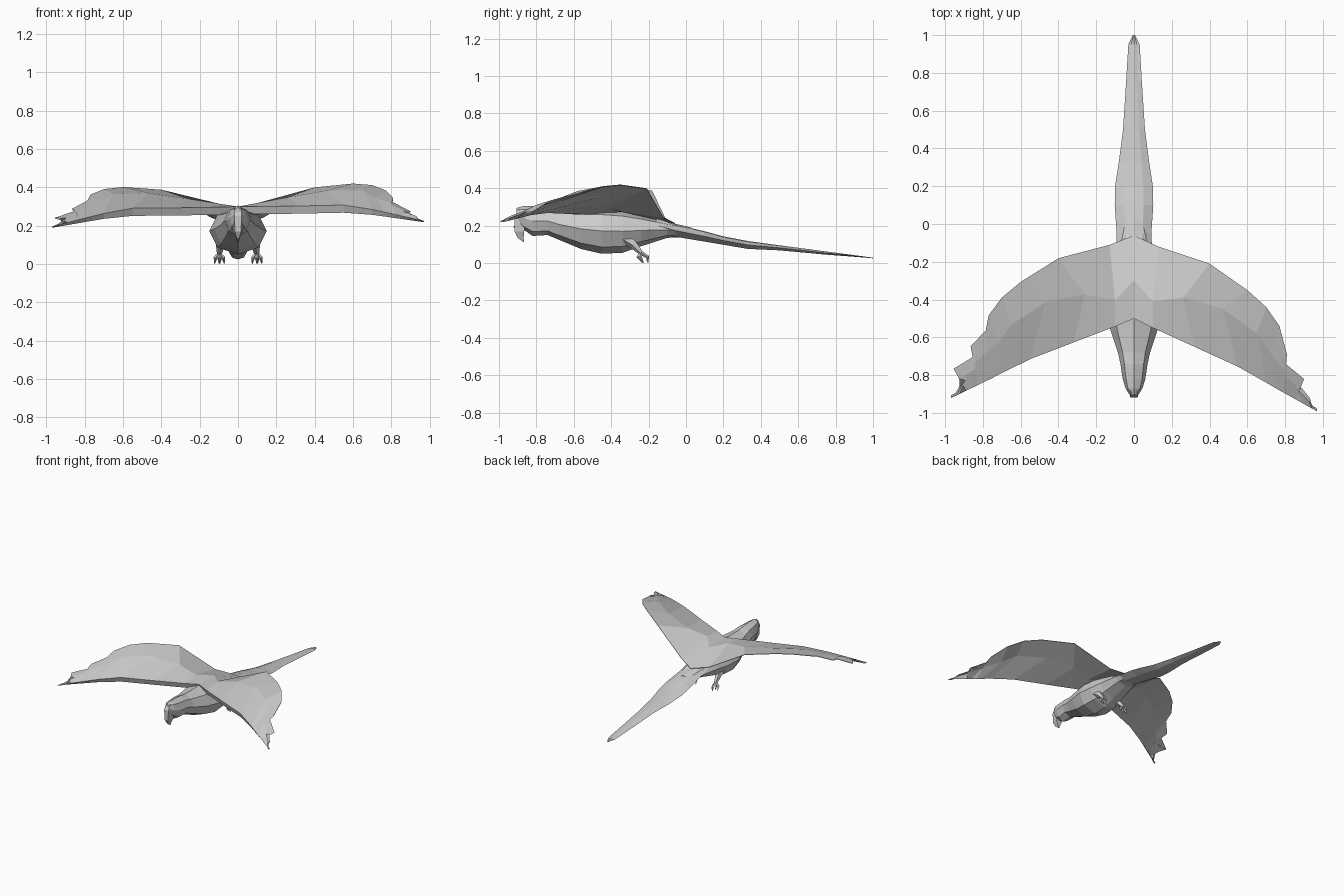
import bpy, bmesh, math
from mathutils import Vector

if "Cube" in bpy.data.objects:
    bpy.data.objects.remove(bpy.data.objects["Cube"])


def loft(name, rings):
    """Flat-faced skin through closed rings of equal point count, capped at both ends."""
    bm = bmesh.new()
    vs = [[bm.verts.new(p) for p in r] for r in rings]
    n = len(rings[0])
    for a, b in zip(vs, vs[1:]):
        for i in range(n):
            j = (i + 1) % n
            bm.faces.new((a[i], a[j], b[j], b[i]))
    bm.faces.new(vs[0])
    bm.faces.new(vs[-1])
    bmesh.ops.remove_doubles(bm, verts=bm.verts, dist=0.0005)
    bmesh.ops.recalc_face_normals(bm, faces=bm.faces)
    me = bpy.data.meshes.new(name)
    bm.to_mesh(me)
    bm.free()
    ob = bpy.data.objects.new(name, me)
    bpy.context.collection.objects.link(ob)
    return ob


def oval(y, w, lo, hi, n=8):
    """Cross-section of the body at y."""
    c, h = (lo + hi) / 2, (hi - lo) / 2
    return [(w * math.sin(2 * math.pi * i / n), y, c + h * math.cos(2 * math.pi * i / n))
            for i in range(n)]


def limb(name, path, radii, n=5):
    """Tapered rod along a path."""
    pts = [Vector(p) for p in path]
    rings = []
    for i, p in enumerate(pts):
        d = (pts[min(i + 1, len(pts) - 1)] - pts[max(i - 1, 0)]).normalized()
        u = d.cross(Vector((1, 0, 0.01))).normalized()
        v = d.cross(u)
        rings.append([p + radii[i] * (u * math.cos(2 * math.pi * k / n) + v * math.sin(2 * math.pi * k / n))
                      for k in range(n)])
    return loft(name, rings)


# Body and head: y, half width, bottom, top
body = [(-.905, .022, .22, .295), (-.87, .045, .18, .305), (-.82, .06, .145, .305),
        (-.74, .072, .15, .30), (-.68, .085, .125, .29), (-.56, .125, .075, .29),
        (-.45, .15, .05, .295), (-.34, .14, .055, .285), (-.24, .12, .09, .26),
        (-.1, .095, .135, .22), (.03, .06, .14, .19)]
loft("body", [oval(*s) for s in body])

# Hooked beak
loft("beak", [[(-w, yb, z), (w, yb, z), (w * .6, yf, z), (-w * .6, yf, z)] for w, yb, yf, z in
              [(.028, -.86, -.895, .29), (.032, -.855, -.918, .25),
               (.026, -.865, -.918, .17), (.01, -.868, -.9, .135), (.003, -.866, -.87, .112)]])

# Tail: y, half width, bottom, top
tail = [(-.16, .09, .16, .245), (-.05, .092, .14, .205), (.1, .102, .115, .17), (.2, .1, .098, .143),
        (.33, .08, .076, .118), (.5, .058, .068, .095), (.75, .042, .045, .062),
        (.95, .03, .03, .036), (1.0, .006, .026, .029)]
loft("tail", [[(-w, y, (lo + hi) / 2), (-w * .5, y, hi - .004), (0, y, hi), (w * .5, y, hi - .004),
               (w, y, (lo + hi) / 2), (w * .5, y, lo), (-w * .5, y, lo)] for y, w, lo, hi in tail])

# Wing stations: leading edge, ridge, trailing edge
inner = [((0, -.5, .30), (0, -.3, .295), (0, -.06, .215)),
         ((.1, -.55, .30), (.1, -.41, .318), (.13, -.12, .245)),
         ((.32, -.65, .303), (.26, -.39, .348), (.4, -.21, .40)),
         ((.55, -.755, .308), (.47, -.45, .385), (.6, -.35, .42)),
         ((.70, -.84, .285), (.65, -.58, .385), (.70, -.44, .412)),
         ((.76, -.875, .272), (.72, -.68, .345), (.77, -.54, .385))]
# Feather tips at the trailing edge of the wing end
tips_right = [(.81, -.69, .345), (.785, -.725, .335), (.90, -.82, .275), (.84, -.81, .29), (.93, -.92, .25)]
tips_left = [(.785, -.62, .355), (.865, -.71, .315), (.83, -.75, .31), (.955, -.835, .27), (.87, -.83, .28)]


def wing(name, side, tips):
    stations = list(inner)
    a, tip = Vector((.76, -.875, .272)), Vector((.97, -.992, .225))
    for i, t in enumerate(tips):
        lead = a.lerp(tip, (i + 1) / 6.5)
        stations.append((lead, lead.lerp(Vector(t), .55) + Vector((0, 0, .008)), t))
    stations.append((a.lerp(tip, .88), a.lerp(tip, .88), a.lerp(tip, .86) + Vector((0, .02, .005))))
    stations.append((tip, tip, tip))
    rings = []
    for i, (l, c, t) in enumerate(stations):
        k = max(0, min(1, (1 - Vector(l).x) / .45))
        down = Vector((0, 0, .004 + .036 * k))
        l, c, t = Vector(l), Vector(c), Vector(t)
        ring = [l, c, t, t - Vector((0, 0, .004)), c - down * .75, l - down + Vector((0, .015, 0))]
        if side < 0:  # left wing hangs a little lower and further back
            ring = [Vector((-p.x, p.y + .072 * p.x, p.z - .03 * p.x)) for p in ring]
        rings.append(ring)
    loft(name, rings)


wing("right_wing", 1, tips_right)
wing("left_wing", -1, tips_left)

# Legs and claws
for side, label in ((1, "right"), (-1, "left")):
    limb(label + "_leg", [(side * .085, -.34, .14), (side * .092, -.28, .10), (side * .098, -.235, .05)],
         [.035, .024, .012])
    for i, (dx, dy) in enumerate(((-.02, -.012), (0, -.02), (.022, -.01), (.004, .03))):
        x = side * .098
        limb(f"{label}_toe_{i + 1}", [(x, -.24, .055), (x + dx, -.235 + dy, .032),
                                      (x + dx * 1.2, -.222 + dy * .6, .002)], [.011, .01, .002], 4)
